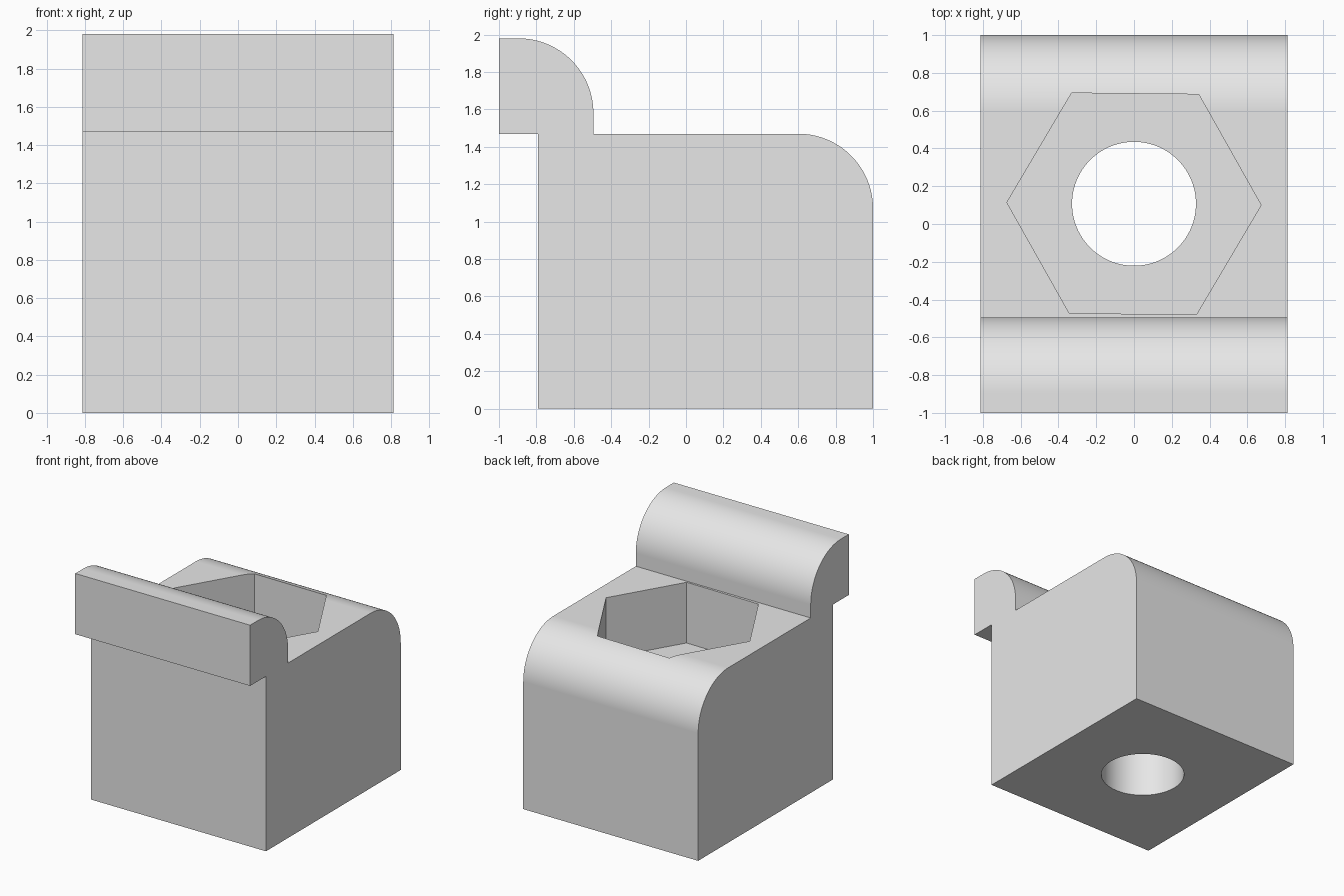
import bpy, bmesh
from math import sin, cos, pi, radians
from mathutils import Vector

cube = bpy.data.objects.get("Cube")
if cube:
    bpy.data.objects.remove(cube, do_unlink=True)

HALF_WIDTH = 0.813
BORE_Y = 0.107

grey = bpy.data.materials.new("light grey")
grey.use_nodes = True
colour = (0.8, 0.8, 0.8, 1)
grey.diffuse_color = colour
grey.node_tree.nodes["Principled BSDF"].inputs["Base Color"].default_value = colour


def round_over(y, z, radius, steps=32):
    """Quarter circle from straight back (+y) up to the top (+z)."""
    angles = [pi / 2 * i / steps for i in range(steps + 1)]
    return [(y + radius * cos(a), z + radius * sin(a)) for a in angles]


def circle(radius, sides, turn=0):
    angles = [2 * pi * i / sides + turn for i in range(sides)]
    return [(radius * cos(a), BORE_Y + radius * sin(a)) for a in angles]


def prism(name, points, direction):
    """Extrude a closed outline of 3D points."""
    bm = bmesh.new()
    face = bm.faces.new([bm.verts.new(p) for p in points])
    result = bmesh.ops.extrude_face_region(bm, geom=[face])
    moved = [v for v in result["geom"] if isinstance(v, bmesh.types.BMVert)]
    bmesh.ops.translate(bm, verts=moved, vec=Vector(direction))
    bmesh.ops.recalc_face_normals(bm, faces=bm.faces)
    mesh = bpy.data.meshes.new(name)
    bm.to_mesh(mesh)
    bm.free()
    mesh.materials.append(grey)
    obj = bpy.data.objects.new(name, mesh)
    bpy.context.collection.objects.link(obj)
    return obj


# Block with rounded back edge and overhanging front lip, as one side profile
profile = [(-0.79, 0), (1, 0)]
profile += round_over(0.6, 1.07, 0.4)
profile += [(-0.495, 1.47)]
profile += round_over(-0.895, 1.58, 0.4)
profile += [(-1, 1.98), (-1, 1.47), (-0.79, 1.47)]
block = prism("clamp_block", [(-HALF_WIDTH, y, z) for y, z in profile],
              (2 * HALF_WIDTH, 0, 0))

# Hexagonal nut pocket and round through hole
pocket = prism("nut_pocket_cutter",
               [(x, y, 0.96) for x, y in circle(0.673, 6, radians(-0.6))], (0, 0, 1))
bore = prism("bore_cutter",
             [(x, y, -0.5) for x, y in circle(0.328, 96)], (0, 0, 2))

bpy.ops.object.select_all(action="DESELECT")
bpy.context.view_layer.objects.active = block
block.select_set(True)
for cutter in (pocket, bore):
    cutter.hide_render = True
    cut = block.modifiers.new("cut", "BOOLEAN")
    cut.operation = "DIFFERENCE"
    cut.solver = "EXACT"
    cut.object = cutter
    bpy.ops.object.modifier_apply(modifier=cut.name)
    bpy.data.objects.remove(cutter, do_unlink=True)

# Smooth curves, crisp edges, flat planes
bpy.ops.object.shade_smooth_by_angle(angle=radians(25))
normals = block.modifiers.new("flat planes", "WEIGHTED_NORMAL")
normals.keep_sharp = True
